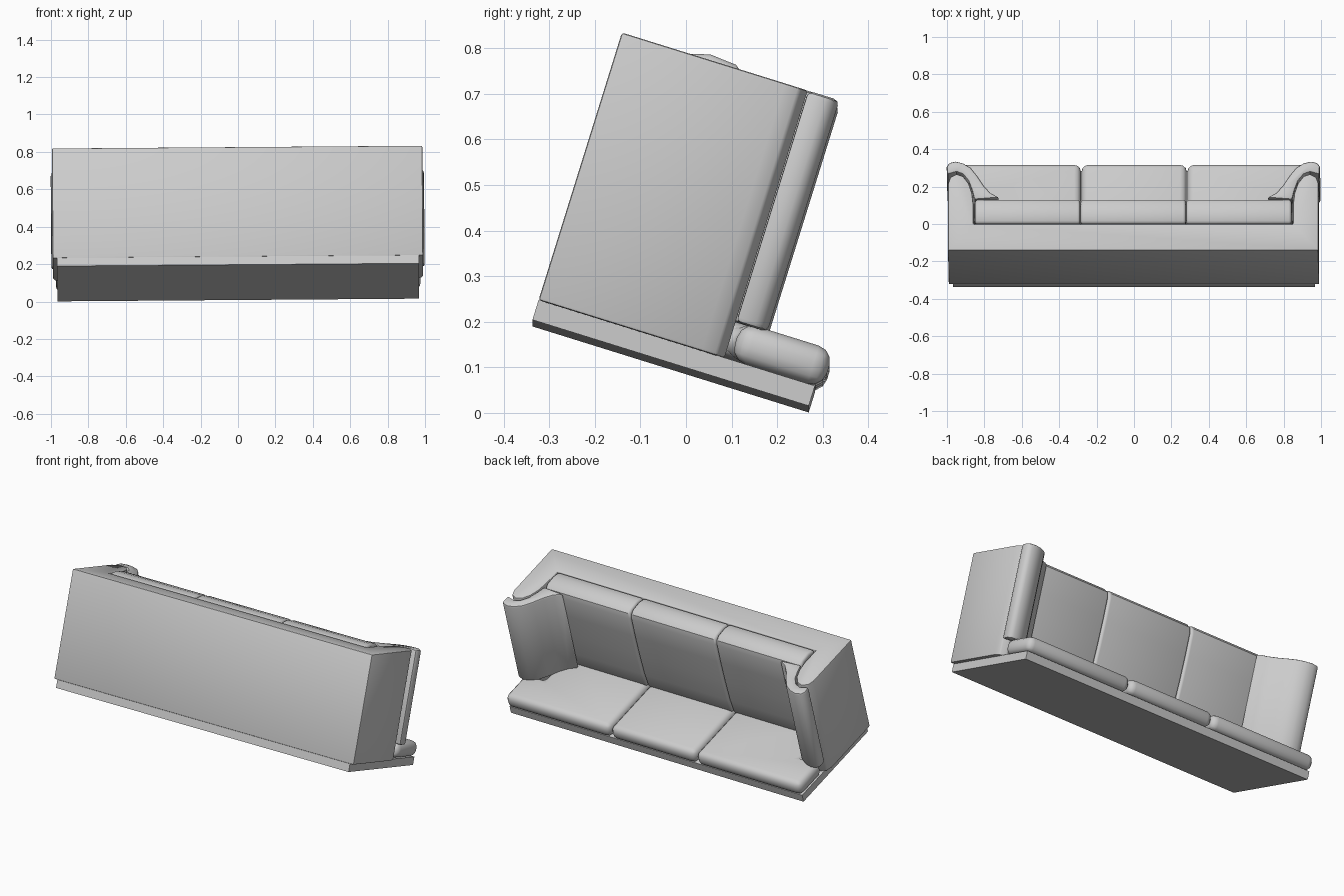
import bpy, bmesh, math
from mathutils import Matrix, Vector

cube = bpy.data.objects.get("Cube")
if cube:
    bpy.data.objects.remove(cube)

fabric = bpy.data.materials.new("light_grey_fabric")
fabric.use_nodes = True
GREY = (0.6, 0.6, 0.6, 1)
fabric.diffuse_color = GREY
fabric.node_tree.nodes["Principled BSDF"].inputs["Base Color"].default_value = GREY

# The whole sofa is tipped forward, with a very slight roll
TILT = (Matrix.Translation((0, -0.337, 0.197))
        @ Matrix.Rotation(math.radians(-0.43), 4, 'Y')
        @ Matrix.Rotation(math.radians(-17.3), 4, 'X'))


def extrude(name, outline, low, high, axis, bevel=0.0, segments=3):
    """Extrude a closed outline along Z (plan outline) or X (side outline)."""
    place = (lambda a, b, h: (a, b, h)) if axis == 'Z' else (lambda a, b, h: (h, a, b))
    bm = bmesh.new()
    face = bm.faces.new([bm.verts.new(place(a, b, low)) for a, b in outline])
    out = bmesh.ops.extrude_face_region(bm, geom=[face])
    top = [v for v in out["geom"] if isinstance(v, bmesh.types.BMVert)]
    bmesh.ops.translate(bm, verts=top, vec=Vector(place(0, 0, high - low)))
    bmesh.ops.recalc_face_normals(bm, faces=bm.faces)
    if bevel:
        sharp = [e for e in bm.edges if e.calc_face_angle(0) > math.radians(40)]
        bmesh.ops.bevel(bm, geom=sharp, offset=bevel, segments=segments,
                        profile=0.5, affect='EDGES', clamp_overlap=True)
    bm.transform(TILT)
    mesh = bpy.data.meshes.new(name)
    bm.to_mesh(mesh)
    bm.free()
    mesh.materials.append(fabric)
    obj = bpy.data.objects.new(name, mesh)
    bpy.context.collection.objects.link(obj)
    bpy.ops.object.select_all(action='DESELECT')
    obj.select_set(True)
    bpy.context.view_layer.objects.active = obj
    bpy.ops.object.shade_smooth_by_angle(angle=math.radians(35))
    return obj


def flip(points):
    return [(-x, y) for x, y in points]


def rectangle(x0, x1, y0, y1):
    return [(x0, y0), (x1, y0), (x1, y1), (x0, y1)]


# Plinth
extrude("base", rectangle(-0.967, 0.967, 0, 0.635), 0, 0.046, 'Z')

# U-shaped frame: back panel and both arms with rounded front ends
arm = [(0.99, 0), (0.99, 0.375), (0.978, 0.41), (0.945, 0.428), (0.91, 0.415),
       (0.88, 0.375), (0.862, 0.32), (0.855, 0.26), (0.855, 0.148)]
extrude("frame", arm + flip(arm)[::-1], 0.045, 0.66, 'Z', 0.006, 2)

# Sweeping pads that wrap the arm fronts
pad = [(0.995, 0.425), (0.998, 0.47), (0.985, 0.492), (0.95, 0.5), (0.91, 0.49),
       (0.87, 0.465), (0.835, 0.42), (0.8, 0.365), (0.765, 0.325), (0.715, 0.296),
       (0.85, 0.285), (0.862, 0.335), (0.882, 0.39), (0.912, 0.427), (0.945, 0.44)]
for side, outline in (("left", pad), ("right", flip(pad))):
    extrude(side + "_arm_pad", outline, 0.128, 0.66, 'Z', 0.012, 2)

# Seat cushions: the outer two reach around the arm fronts
ear = [(0.285, 0.15), (0.85, 0.15), (0.85, 0.44), (0.975, 0.44),
       (0.975, 0.652), (0.285, 0.652)]
extrude("middle_seat_cushion", rectangle(-0.281, 0.281, 0.15, 0.652), 0.046, 0.133, 'Z', 0.035)
for side, outline in (("left", ear), ("right", flip(ear))):
    extrude(side + "_seat_cushion", outline, 0.046, 0.133, 'Z', 0.035)

# Back cushions with a gently bulging front
back = [(0.15, 0.12), (0.272, 0.12), (0.285, 0.22), (0.292, 0.36), (0.295, 0.5),
        (0.294, 0.62), (0.285, 0.65), (0.26, 0.668), (0.2, 0.673), (0.15, 0.66)]
for i, part in enumerate(("right", "middle", "left")):
    centre = (i - 1) * 0.565
    extrude(part + "_back_cushion", back, centre - 0.281, centre + 0.281, 'X', 0.015)
